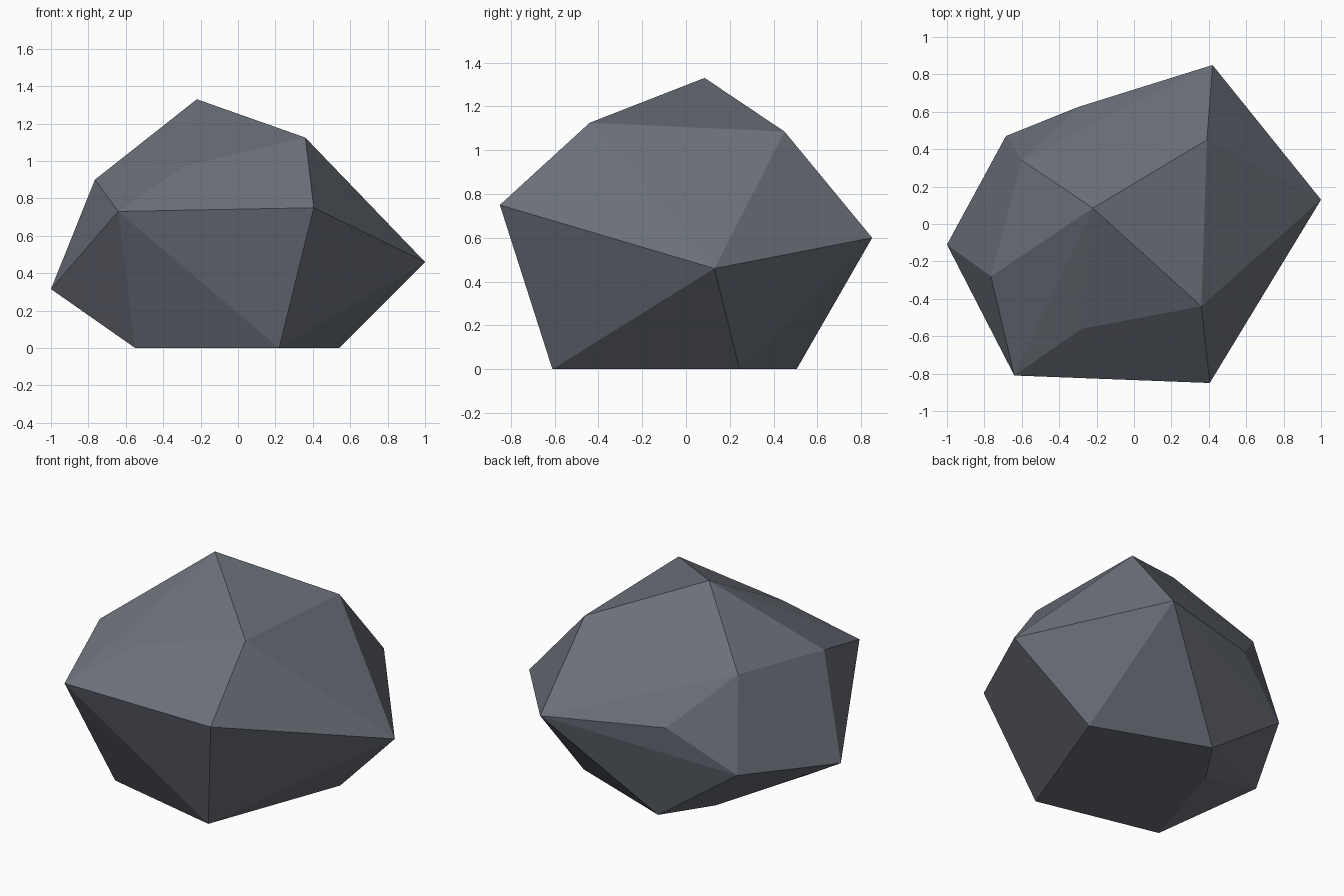
import bpy, bmesh

if "Cube" in bpy.data.objects:
    bpy.data.objects.remove(bpy.data.objects["Cube"])

# Corner points of the chipped boulder, ring by ring
foot = [(0.22, -0.61, 0), (0.54, 0.245, 0), (-0.16, 0.505, 0), (-0.355, 0.21, 0), (-0.55, -0.435, 0)]
waist = [(1.0, 0.13, 0.46), (0.42, 0.85, 0.60), (-0.30, 0.625, 0.63), (-0.685, 0.47, 0.375),
         (-1.0, -0.11, 0.315), (-0.64, -0.81, 0.73), (0.405, -0.85, 0.75)]
crown = [(0.36, -0.44, 1.125), (0.39, 0.45, 1.085), (-0.60, 0.34, 0.937),
         (-0.765, -0.28, 0.90), (-0.28, -0.56, 0.975), (-0.22, 0.085, 1.33)]

stone = bpy.data.materials.new("slate grey stone")
stone.diffuse_color = (0.15, 0.165, 0.195, 1)
stone.use_nodes = True
stone.node_tree.nodes["Principled BSDF"].inputs["Base Color"].default_value = stone.diffuse_color

# Boulder: flat-faced convex hull around the corners
bm = bmesh.new()
for p in foot + waist + crown:
    bm.verts.new(p)
bmesh.ops.convex_hull(bm, input=bm.verts[:])
bmesh.ops.recalc_face_normals(bm, faces=bm.faces[:])
mesh = bpy.data.meshes.new("boulder")
bm.to_mesh(mesh)
bm.free()
mesh.materials.append(stone)
boulder = bpy.data.objects.new("boulder", mesh)
bpy.context.collection.objects.link(boulder)
